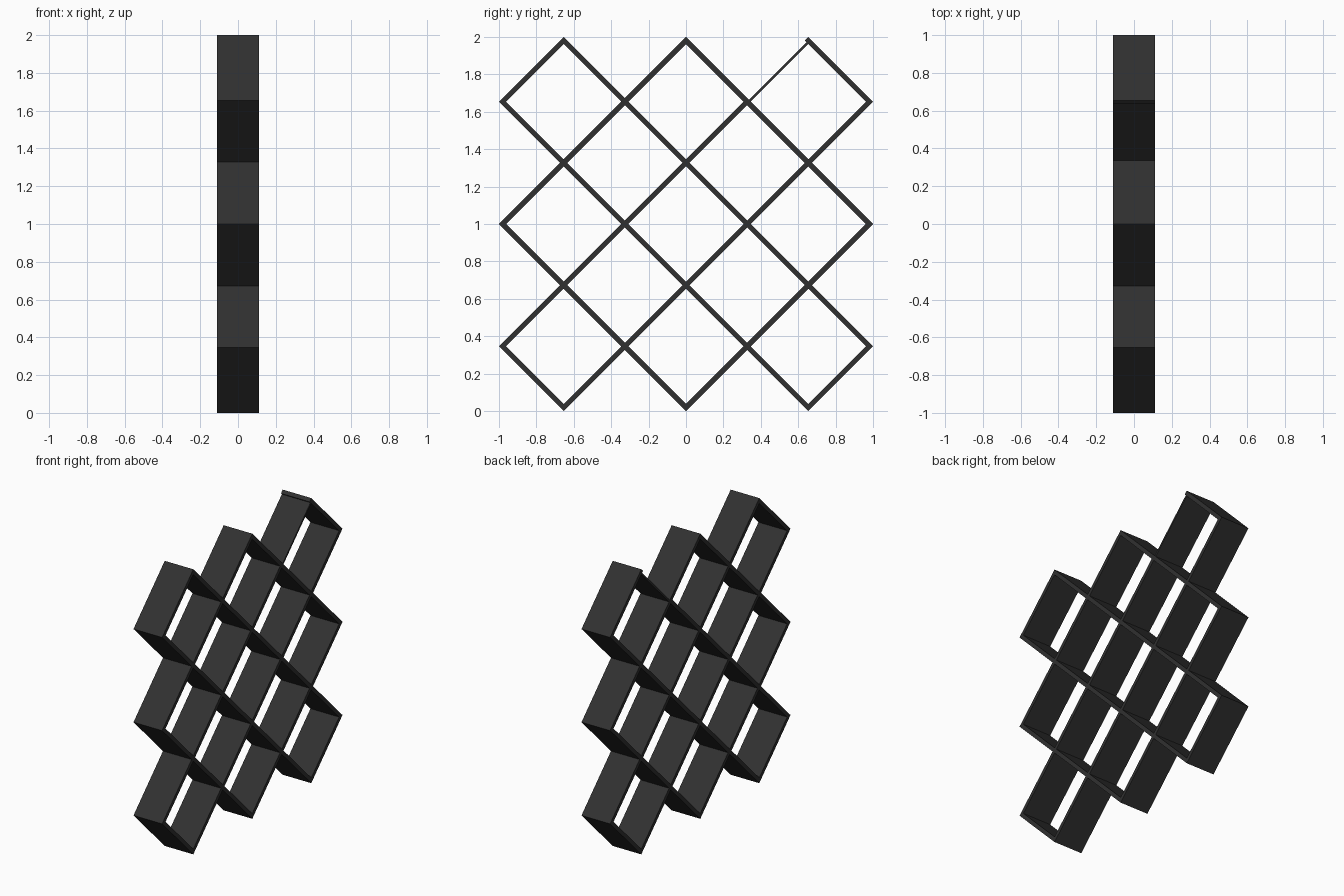
import bpy, math
from mathutils import Matrix

if "Cube" in bpy.data.objects:
    bpy.data.objects.remove(bpy.data.objects["Cube"])

T = 0.027                               # board thickness
DEPTH = 0.222                           # rack depth along x
U = (1 - T / math.sqrt(2)) / 3 / math.sqrt(2)   # half the side of one diamond cell

mat = bpy.data.materials.new("charcoal")
mat.diffuse_color = (0.03, 0.03, 0.03, 1)
mat.use_nodes = True
mat.node_tree.nodes["Principled BSDF"].inputs["Base Color"].default_value = mat.diffuse_color


def board(name, p0, p1, q0, q1, angle):
    """Box from p0..p1 along the board and q0..q1 across it, tilted about x."""
    x = DEPTH / 2
    verts = [(sx, p, q) for sx in (-x, x) for p in (p0, p1) for q in (q0, q1)]
    faces = [(0, 1, 3, 2), (4, 6, 7, 5), (0, 4, 5, 1),
             (2, 3, 7, 6), (0, 2, 6, 4), (1, 5, 7, 3)]
    me = bpy.data.meshes.new(name)
    me.from_pydata(verts, [], faces)
    me.transform(Matrix.Translation((0, 0, 1)) @ Matrix.Rotation(angle, 4, 'X'))
    me.materials.append(mat)
    ob = bpy.data.objects.new(name, me)
    bpy.context.collection.objects.link(ob)


# crossing boards in both diagonal directions
for label, angle in (("rising_board", math.pi / 4), ("falling_board", -math.pi / 4)):
    for m in (-5, -3, -1, 1, 3, 5):
        half = (6 - abs(m)) * U + T / 2
        end = half
        if label == "rising_board" and m == 1:
            end = 3 * U + T / 2
            # last stretch at the top corner is only half as thick
            board("thin_corner_board", end, half, U - T / 2, U, angle)
        board(label, -half, end, m * U - T / 2, m * U + T / 2, angle)
